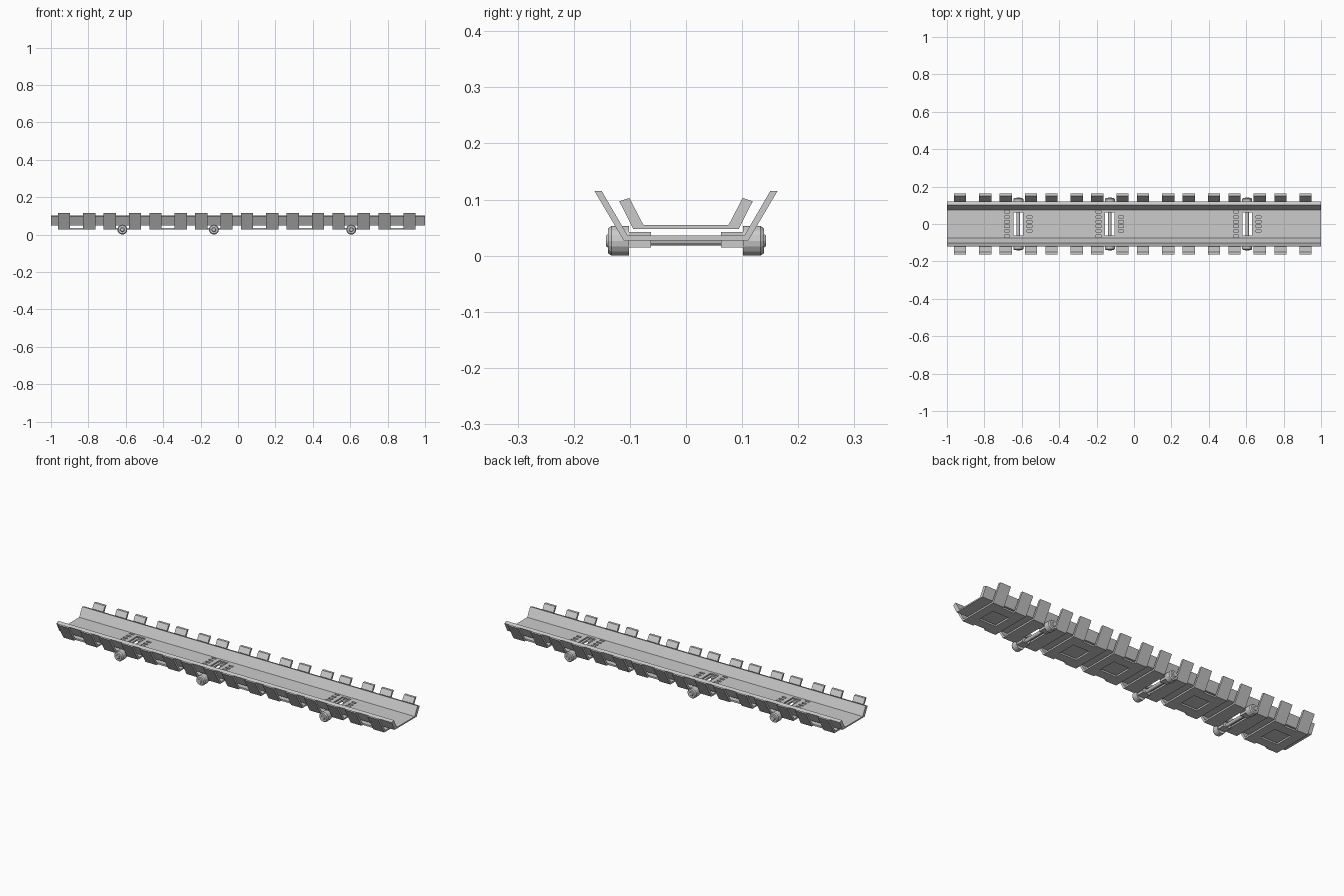
import bpy, bmesh, math
from mathutils import Matrix, Vector

if "Cube" in bpy.data.objects:
    bpy.data.objects.remove(bpy.data.objects["Cube"])

STATIONS = [-0.863 + i * 0.2447 for i in range(8)]
WHEELED = (1, 3, 6)


def finish(name, bm):
    bmesh.ops.recalc_face_normals(bm, faces=bm.faces[:])
    me = bpy.data.meshes.new(name)
    bm.to_mesh(me)
    bm.free()
    ob = bpy.data.objects.new(name, me)
    bpy.context.collection.objects.link(ob)
    return ob


def add_box(bm, x0, x1, y0, y1, z0, z1):
    m = Matrix.Translation(((x0 + x1) / 2, (y0 + y1) / 2, (z0 + z1) / 2))
    bmesh.ops.create_cube(bm, size=1, matrix=m @ Matrix.Diagonal((x1 - x0, y1 - y0, z1 - z0, 1)))


def channel(name, half, x0, x1):
    """Extrude a y-mirrored half outline (outer bottom ... inner floor) along x."""
    pts = half + [(-y, z) for y, z in reversed(half)]
    bm = bmesh.new()
    f = bm.faces.new([bm.verts.new((x0, y, z)) for y, z in pts])
    r = bmesh.ops.extrude_face_region(bm, geom=[f])
    bmesh.ops.translate(bm, vec=(x1 - x0, 0, 0),
                        verts=[v for v in r["geom"] if isinstance(v, bmesh.types.BMVert)])
    return finish(name, bm)


def cut(ob, bm, name):
    cutter = finish(name, bm)
    cutter.hide_render = True
    cutter.hide_set(True)
    mod = ob.modifiers.new("cut", "BOOLEAN")
    mod.operation, mod.solver, mod.object = "DIFFERENCE", "EXACT", cutter
    bpy.context.view_layer.update()
    me = bpy.data.meshes.new_from_object(ob.evaluated_get(bpy.context.evaluated_depsgraph_get()))
    ob.modifiers.clear()
    ob.data = me
    bpy.data.objects.remove(cutter)


def lathe_y(name, prof, x, z, n=16):
    """Closed solid of revolution about the y axis; prof is (y, radius)."""
    bm = bmesh.new()
    rings = [[bm.verts.new((x + r * math.cos(2 * math.pi * k / n), y,
                            z + r * math.sin(2 * math.pi * k / n))) for k in range(n)]
             for y, r in prof]
    for a, b in zip(rings, rings[1:]):
        for k in range(n):
            bm.faces.new((a[k], a[(k + 1) % n], b[(k + 1) % n], b[k]))
    bm.faces.new(rings[0])
    bm.faces.new(rings[-1])
    return finish(name, bm)


# trough with axle slots and small vents
trough = channel("trough", [(0.076, 0.048), (0.094, 0.048), (0.119, 0.097),
                            (0.101, 0.103), (0.076, 0.055)], -1, 1)
holes = bmesh.new()
for i in WHEELED:
    x = STATIONS[i]
    add_box(holes, x - 0.025, x + 0.025, -0.062, 0.062, 0.03, 0.08)
    for dx, rows in ((-0.06, (0.012, 0.038, 0.066)), (0.06, (0.012, 0.038))):
        for y in rows:
            for s in (-1, 1):
                add_box(holes, x + dx - 0.013, x + dx + 0.013,
                        s * y - 0.006, s * y + 0.006, 0.03, 0.08)
cut(trough, holes, "trough_cutter")

# support brackets: windowed plate with two raked arms per side
for i, x in enumerate(STATIONS):
    ob = channel(f"bracket_{i}", [(0.111, 0.027), (0.163, 0.115), (0.15, 0.115),
                                  (0.104, 0.036)], x - 0.1, x + 0.1)
    bm = bmesh.new()
    for s in (-1, 1):
        y0, y1 = sorted((s * 0.1, s * 0.2))
        add_box(bm, x - 0.035, x + 0.035, y0, y1, 0, 0.2)
    wx, wy = (0.027, 0.062) if i in WHEELED else (0.05, 0.05)
    add_box(bm, x - wx, x + wx, -wy, wy, 0, 0.2)
    cut(ob, bm, "bracket_cutter")

# axles, bearing blocks and wheels
for i in WHEELED:
    x = STATIONS[i]
    lathe_y(f"axle_{i}", [(-0.12, 0.009), (0.12, 0.009)], x, 0.027, 12)
    for s, side in ((-1, "front"), (1, "back")):
        bm = bmesh.new()
        y0, y1 = sorted((s * 0.062, s * 0.102))
        add_box(bm, x - 0.022, x + 0.022, y0, y1, 0.015, 0.042)
        finish(f"bearing_{side}_{i}", bm)
        lathe_y(f"wheel_{side}_{i}",
                [(s * 0.102, 0.0265), (s * 0.133, 0.0265), (s * 0.139, 0.022),
                 (s * 0.139, 0.012), (s * 0.143, 0.009)], x, 0.0265)
